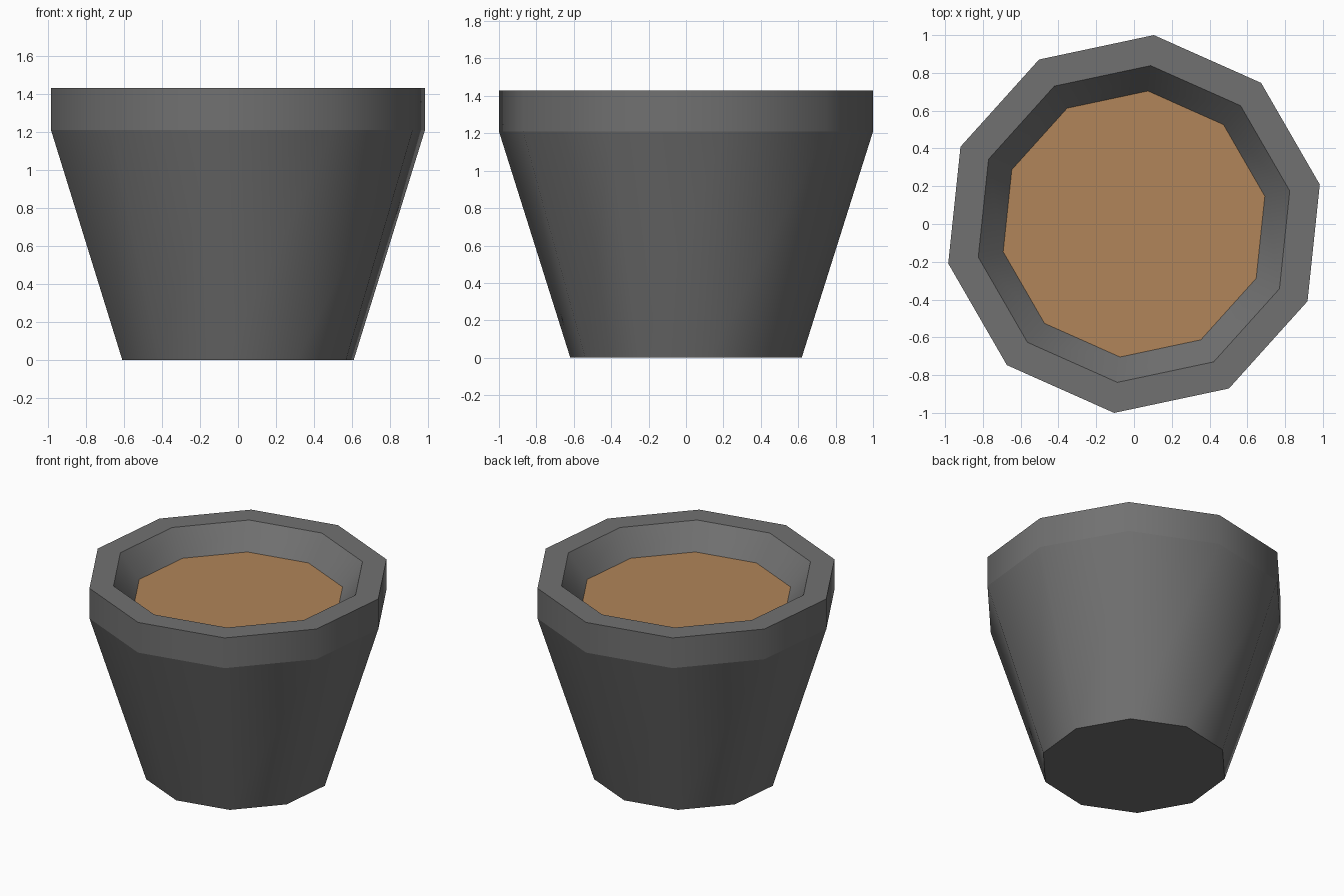
import bpy, bmesh, math

if "Cube" in bpy.data.objects:
    bpy.data.objects.remove(bpy.data.objects["Cube"])

SIDES = 10
TURN = math.radians(12)


def material(name, color):
    m = bpy.data.materials.new(name)
    m.diffuse_color = (*color, 1)
    m.use_nodes = True
    m.node_tree.nodes["Principled BSDF"].inputs["Base Color"].default_value = m.diffuse_color
    return m


def lathe(name, profile, mat, cap_start=False, cap_end=False):
    """Spin (radius, z) points into a ten-sided shell."""
    bm = bmesh.new()
    rings = []
    for r, z in profile:
        rings.append([bm.verts.new((r * math.cos(TURN + math.tau * i / SIDES),
                                    r * math.sin(TURN + math.tau * i / SIDES), z))
                      for i in range(SIDES)])
    for a, b in zip(rings, rings[1:]):
        for i in range(SIDES):
            j = (i + 1) % SIDES
            f = bm.faces.new((a[i], a[j], b[j], b[i]))
            f.smooth = True
    if cap_start:
        bm.faces.new(rings[0][::-1])
    if cap_end:
        bm.faces.new(rings[-1])
    # keep the horizontal rings crisp, blend around the sides
    for e in bm.edges:
        if abs(e.verts[0].co.z - e.verts[1].co.z) < 1e-5:
            e.smooth = False
    # the flat rim top stays flat
    for f in bm.faces:
        if abs(f.normal.z) > 0.99:
            f.smooth = False
    me = bpy.data.meshes.new(name)
    bm.to_mesh(me)
    bm.free()
    me.materials.append(mat)
    ob = bpy.data.objects.new(name, me)
    bpy.context.collection.objects.link(ob)
    return ob


grey = material("dark_grey_clay", (0.165, 0.165, 0.165))
brown = material("brown_soil", (0.44, 0.235, 0.10))

# Pot: tapered body, upright rim band, flat lip, sloped inner wall
lathe("pot", [(0.622, 0), (1.0055, 1.21), (1.0055, 1.43),
              (0.843, 1.43), (0.708, 1.26)], grey, cap_start=True)

# Soil: flat surface closing the pot
lathe("soil", [(0.708, 1.26)], brown, cap_end=True)
